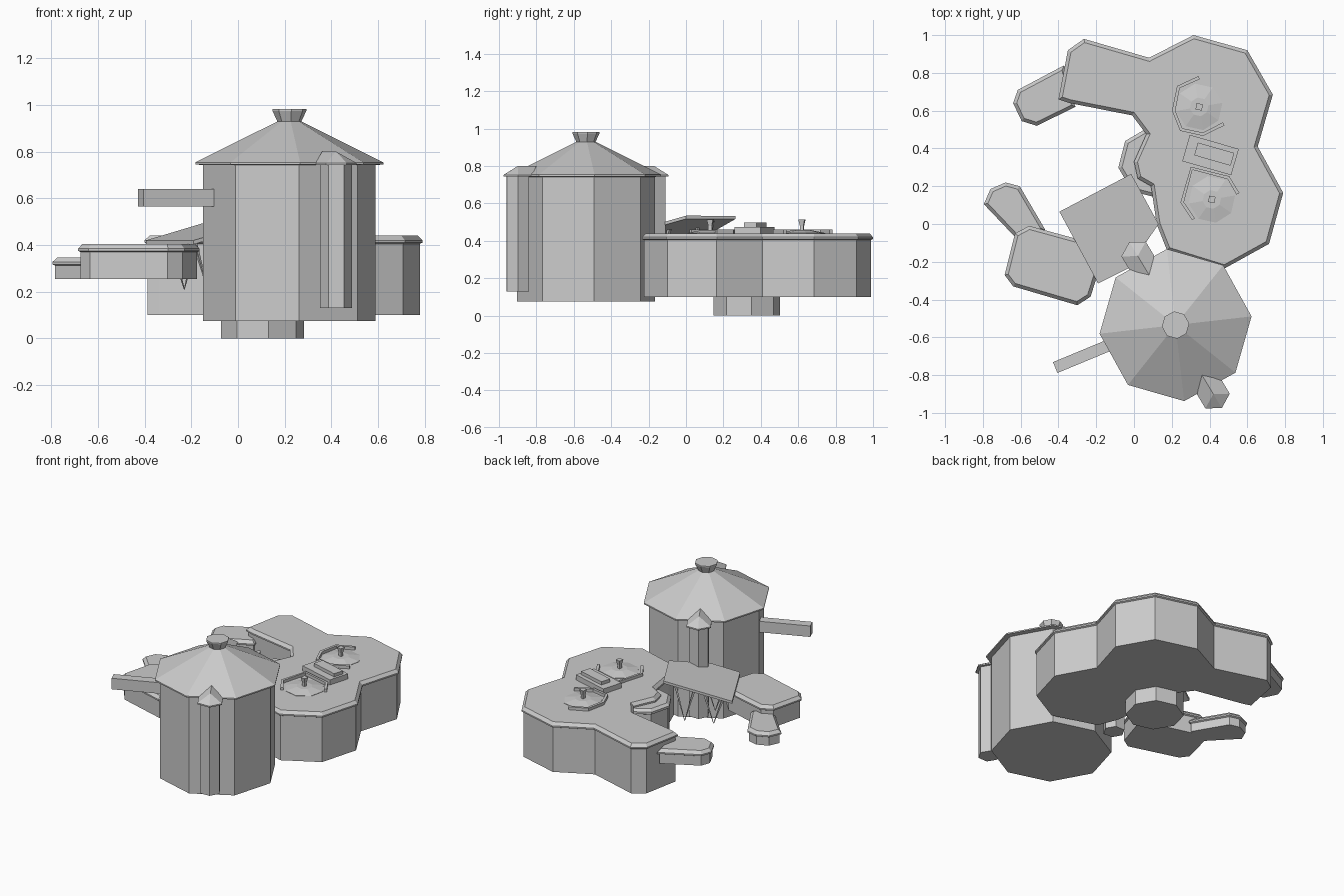
import bpy, bmesh, math
from mathutils import Vector

if "Cube" in bpy.data.objects:
    bpy.data.objects.remove(bpy.data.objects["Cube"])

grey = bpy.data.materials.new("plain grey")
grey.use_nodes = True
grey.diffuse_color = (0.6, 0.6, 0.6, 1)
grey.node_tree.nodes["Principled BSDF"].inputs["Base Color"].default_value = (0.6, 0.6, 0.6, 1)


def finish(name, bm):
    bmesh.ops.recalc_face_normals(bm, faces=bm.faces)
    mesh = bpy.data.meshes.new(name)
    bm.to_mesh(mesh)
    bm.free()
    mesh.materials.append(grey)
    obj = bpy.data.objects.new(name, mesh)
    bpy.context.collection.objects.link(obj)
    return obj


def loft(name, rings):
    """Skin stacked rings of 3D points and cap both ends."""
    bm = bmesh.new()
    loops = [[bm.verts.new(p) for p in ring] for ring in rings]
    n = len(loops[0])
    for a, b in zip(loops, loops[1:]):
        for i in range(n):
            j = (i + 1) % n
            bm.faces.new((a[i], a[j], b[j], b[i]))
    bm.faces.new(loops[0][::-1])
    bm.faces.new(loops[-1])
    return finish(name, bm)


def turned(name, x, y, sides, spin, profile):
    """Polygonal turned solid from (radius, z) pairs."""
    angles = [math.radians(spin + 360 * i / sides) for i in range(sides)]
    return loft(name, [[(x + r * math.cos(a), y + r * math.sin(a), z) for a in angles]
                       for r, z in profile])


def inset(outline, d):
    """Move a clockwise outline inwards by d with mitred corners."""
    pts = [Vector(p) for p in outline]
    out = []
    for i, p in enumerate(pts):
        e1 = (p - pts[i - 1]).normalized()
        e2 = (pts[(i + 1) % len(pts)] - p).normalized()
        n1, n2 = Vector((e1.y, -e1.x)), Vector((e2.y, -e2.x))
        out.append(p + (n1 + n2) * d / (1 + n1.dot(n2)))
    return out


def platform(name, outline, z0, z1):
    """Deck with a slightly overhanging, chamfered rim."""
    steps = ((0.01, z0), (0.01, z1 - 0.035), (0, z1 - 0.03), (0, z1 - 0.02), (0.018, z1))
    return loft(name, [[(p.x, p.y, z) for p in inset(outline, d)] for d, z in steps])


def box(name, x, y, z0, z1, length, width, turn):
    c, s = math.cos(math.radians(turn)), math.sin(math.radians(turn))
    base = [(u * length / 2, v * width / 2) for u, v in ((-1, -1), (1, -1), (1, 1), (-1, 1))]
    return loft(name, [[(x + u * c - v * s, y + u * s + v * c, z) for u, v in base]
                       for z in (z0, z1)])


def rail(name, path, width, z0, z1):
    """Thin wall following an open path."""
    pts = [Vector(p) for p in path]
    left, right = [], []
    for i, p in enumerate(pts):
        t = (pts[min(i + 1, len(pts) - 1)] - pts[max(i - 1, 0)]).normalized()
        side = Vector((-t.y, t.x)) * width / 2
        left.append(p + side)
        right.append(p - side)
    ring = left + right[::-1]
    return loft(name, [[(p.x, p.y, z) for p in ring] for z in (z0, z1)])


# Decks
platform("main_deck", [
    (-0.4, 0.66), (-0.35, 0.92), (-0.265, 0.98), (0.08, 0.88), (0.315, 1.0), (0.6, 0.92),
    (0.735, 0.685), (0.655, 0.41), (0.79, 0.165), (0.715, -0.105), (0.48, -0.235),
    (0.175, -0.14), (0.12, 0.0), (0.09, 0.2), (0.02, 0.24), (0.0, 0.33), (0.065, 0.475),
    (-0.01, 0.575), (-0.34, 0.64)], 0.1, 0.44)
platform("rear_landing", [
    (-0.64, 0.64), (-0.615, 0.71), (-0.37, 0.84), (-0.31, 0.62),
    (-0.515, 0.52), (-0.595, 0.545)], 0.28, 0.38)
platform("side_deck", [
    (-0.685, -0.27), (-0.63, -0.05), (-0.555, -0.01), (-0.245, -0.095), (-0.165, -0.18),
    (-0.23, -0.385), (-0.3, -0.43), (-0.64, -0.33)], 0.255, 0.405)
platform("side_landing", [
    (-0.795, 0.105), (-0.76, 0.185), (-0.68, 0.22), (-0.605, 0.2),
    (-0.47, -0.03), (-0.6, -0.1)], 0.255, 0.347)

# Column under the main deck
turned("support_column", 0.105, 0.325, 8, 8,
       [(0.18, 0), (0.18, 0.375), (0.19, 0.38), (0.19, 0.395), (0.17, 0.41)])

# Tower
TX, TY = 0.22, -0.535
turned("tower_wall", TX, TY, 8, 6.5, [(0.372, 0.075), (0.372, 0.75)])
turned("tower_roof", TX, TY, 8, 6.5,
       [(0.37, 0.742), (0.405, 0.745), (0.405, 0.754), (0.05, 0.93)])
turned("roof_cap", TX, TY, 8, 6.5, [(0.05, 0.925), (0.073, 0.975), (0.073, 0.982)])

# Two opposite turrets, each roof ridge running into the tower roof
for label, sign in (("front", 1), ("rear", -1)):
    x, y = TX + 0.2 * sign, TY - 0.365 * sign
    turned(label + "_turret", x, y, 6, 1, [(0.068, 0.13), (0.068, 0.75)])
    bm = bmesh.new()
    for i in range(6):
        a = math.radians(60 * i + 1)
        for z in (0.743, 0.752):
            bm.verts.new((x + 0.087 * math.cos(a), y + 0.087 * math.sin(a), z))
    bm.verts.new((x, y, 0.8))
    bm.verts.new((x - 0.06 * sign, y + 0.1 * sign, 0.8))
    bmesh.ops.convex_hull(bm, input=bm.verts)
    finish(label + "_turret_roof", bm)

# Beam projecting from the tower
box("tower_beam", -0.2, -0.67, 0.565, 0.64, 0.47, 0.062, 22.5)


# Sloping panel, rising towards the main deck
def slope(x, y):
    return 0.415 + 0.265 * ((x + 0.395) * 0.88 + (y - 0.065) * 0.475)


panel = [(-0.395, 0.065), (-0.19, -0.315), (-0.03, -0.235), (0.13, 0.0), (-0.015, 0.265)]
loft("sloping_panel", [[(x, y, slope(x, y) + h) for x, y in panel] for h in (-0.012, 0.005)])

# Pointed braces hanging below the panel in V pairs
for i, (x, y) in enumerate(((-0.23, 0.03), (-0.06, 0.1), (-0.13, -0.13))):
    for k, side in enumerate((-1, 1)):
        tx, ty = x + side * 0.06, y + side * 0.04
        top = slope(tx, ty) - 0.008
        rings = [[(cx + r * u, cy + r * v, z) for u, v in ((1, 0), (0, 1), (-1, 0), (0, -1))]
                 for cx, cy, z, r in ((x, y, 0.21, 0.002), (tx, ty, top, 0.012))]
        loft(f"panel_brace_{i}_{k}", rings)

# Fittings on the main deck
for label, x, y, spin in (("rear", 0.345, 0.62, 10), ("front", 0.412, 0.13, 10)):
    turned(label + "_mound", x, y, 8, spin, [(0.125, 0.435), (0.125, 0.442), (0.05, 0.457)])
    turned(label + "_post", x, y, 4, 35, [(0.014, 0.445), (0.014, 0.48), (0.024, 0.515)])
rail("rear_rail", [(0.345, 0.775), (0.235, 0.725), (0.21, 0.6), (0.25, 0.5), (0.365, 0.475),
                   (0.475, 0.53)], 0.018, 0.435, 0.46)
rail("front_rail", [(0.315, 0.025), (0.255, 0.115), (0.305, 0.295), (0.5, 0.245),
                    (0.55, 0.16)], 0.018, 0.435, 0.46)
box("deck_box", 0.405, 0.365, 0.435, 0.475, 0.27, 0.145, -16)
box("deck_box_lid", 0.425, 0.37, 0.47, 0.497, 0.2, 0.07, -16)
